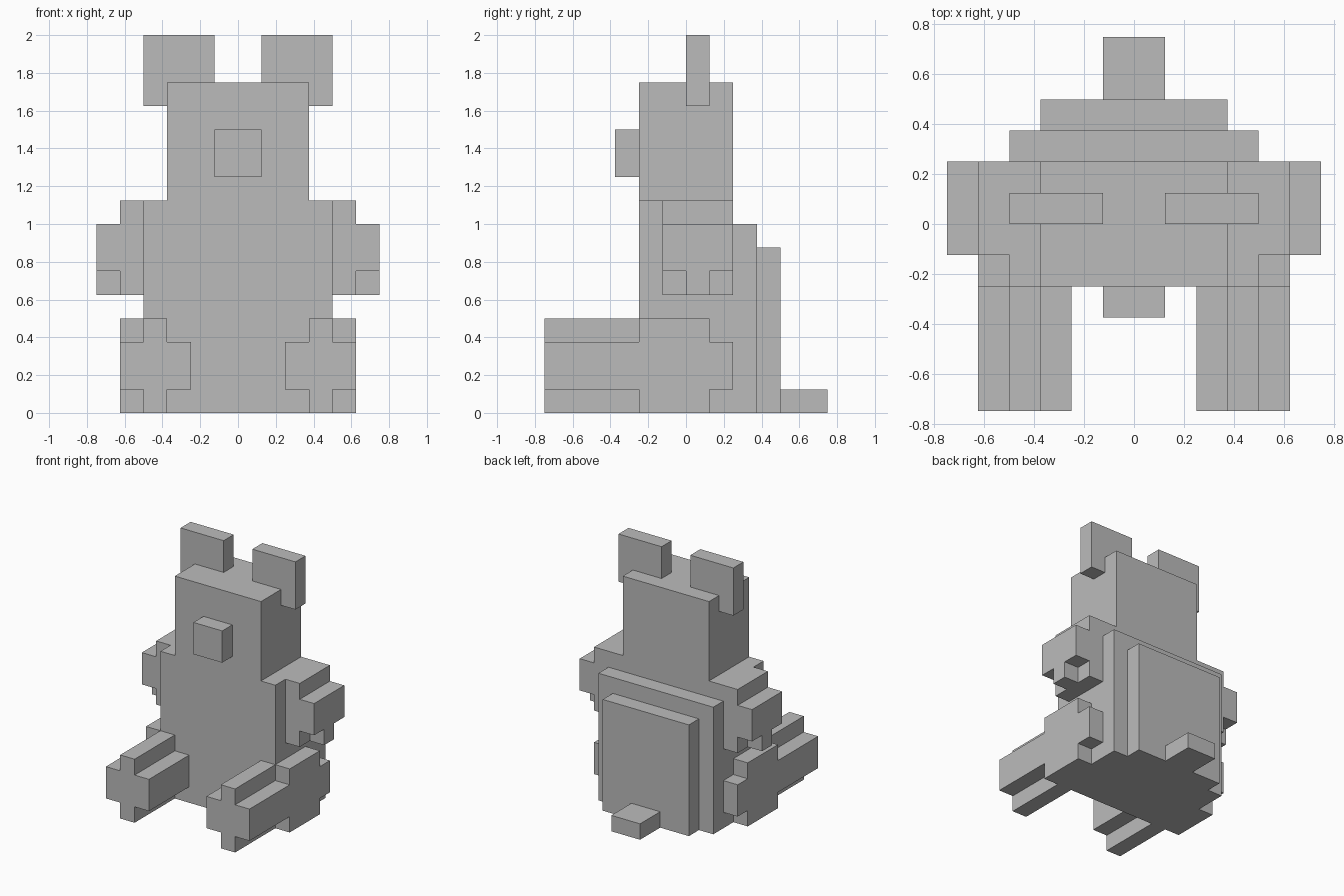
import bpy
import bmesh
from mathutils import Matrix, Vector

cube = bpy.data.objects.get("Cube")
if cube:
    bpy.data.objects.remove(cube, do_unlink=True)

UNIT = 0.125  # size of one block

grey = bpy.data.materials.new("plain_grey")
grey.use_nodes = True
colour = (0.5, 0.5, 0.5, 1)
grey.diffuse_color = colour
grey.node_tree.nodes["Principled BSDF"].inputs["Base Color"].default_value = colour


def block_part(name, *boxes, side=1):
    """One object from boxes given as (x, y, z) ranges in blocks; side=-1 mirrors it in x."""
    bm = bmesh.new()
    for box in boxes:
        low = Vector([r[0] for r in box]) * UNIT
        high = Vector([r[1] for r in box]) * UNIT
        centre = (low + high) / 2
        centre.x *= side
        size = Matrix.Diagonal((*(high - low), 1))
        bmesh.ops.create_cube(bm, size=1, matrix=Matrix.Translation(centre) @ size)
    mesh = bpy.data.meshes.new(name)
    bm.to_mesh(mesh)
    bm.free()
    mesh.materials.append(grey)
    bpy.context.scene.collection.objects.link(bpy.data.objects.new(name, mesh))


# Torso, head and snout
block_part("body", ((-4, 4), (-2, 2), (0, 9)))
block_part("head", ((-3, 3), (-2, 2), (9, 14)))
block_part("snout", ((-1, 1), (-3, -2), (10, 12)))

# Stepped back and tail
block_part("back", ((-4, 4), (2, 3), (0, 8)), ((-3, 3), (3, 4), (0, 7)))
block_part("tail", ((-1, 1), (4, 6), (0, 1)))

# Paired parts
for label, side in (("left", 1), ("right", -1)):
    block_part(label + "_ear", ((1, 4), (0, 1), (13, 16)), side=side)
    # Shoulder, outer arm and paw
    block_part(label + "_arm",
               ((4, 5), (-1, 2), (5, 9)),
               ((5, 6), (-1, 2), (6, 8)),
               ((5, 6), (0, 1), (5, 6)), side=side)
    # Cross-shaped leg
    block_part(label + "_leg",
               ((2, 5), (-6, -2), (1, 3)),
               ((3, 4), (-6, -2), (3, 4)),
               ((3, 4), (-6, -2), (0, 1)), side=side)
    # Thigh on the side of the body
    block_part(label + "_thigh",
               ((4, 5), (-2, 1), (0, 4)),
               ((4, 5), (1, 2), (1, 3)), side=side)
